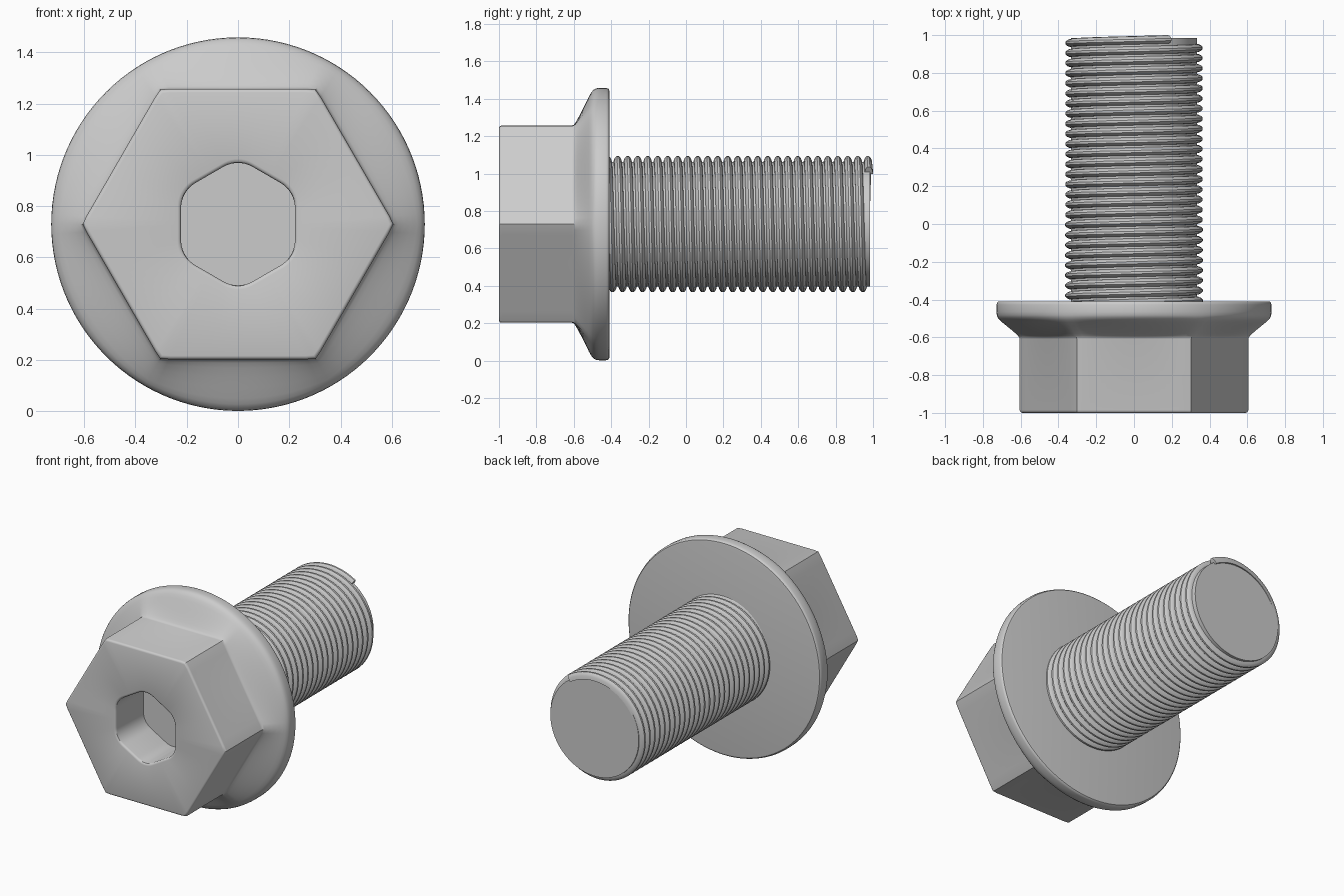
import bpy, bmesh, math

if "Cube" in bpy.data.objects:
    bpy.data.objects.remove(bpy.data.objects["Cube"])

CZ = 0.73          # height of the bolt axis
N = 120            # points per ring


def rounded_hex(theta, apothem, fillet):
    """Polar radius of a hexagon with filleted corners (corner at theta = 0)."""
    s = math.pi / 3
    phi = abs((theta + s / 2) % s - s / 2)
    c = (apothem - fillet) / math.cos(s / 2)
    tangent = math.atan2(fillet * 0.5, c + fillet * math.cos(s / 2))
    if phi < tangent:
        return c * math.cos(phi) + math.sqrt(fillet ** 2 - (c * math.sin(phi)) ** 2)
    return apothem / math.cos(s / 2 - phi)


def hex_ring(y, apothem, fillet, turn=0.0, blend=0.0, radius=0.728):
    """Ring around the axis, blended from a hexagon to a circle."""
    pts = []
    for i in range(N):
        t = 2 * math.pi * i / N
        r = rounded_hex(t - turn, apothem, fillet) * (1 - blend) + radius * blend
        pts.append((r * math.cos(t), y, CZ + r * math.sin(t)))
    return pts


def circle(y, radius):
    return hex_ring(y, 0.5, 0.02, 0, 1, radius)


def loft(name, rings, closed=True):
    """Skin a list of rings and cap both ends."""
    bm = bmesh.new()
    rows = [[bm.verts.new(p) for p in ring] for ring in rings]
    n = len(rows[0])
    for a, b in zip(rows, rows[1:]):
        for i in range(n):
            j = (i + 1) % n
            bm.faces.new((a[i], a[j], b[j], b[i]))
    bm.faces.new(rows[0])
    bm.faces.new(rows[-1])
    bmesh.ops.recalc_face_normals(bm, faces=bm.faces)
    me = bpy.data.meshes.new(name)
    bm.to_mesh(me)
    bm.free()
    ob = bpy.data.objects.new(name, me)
    bpy.context.collection.objects.link(ob)
    bpy.ops.object.select_all(action='DESELECT')
    ob.select_set(True)
    bpy.context.view_layer.objects.active = ob
    bpy.ops.object.shade_smooth_by_angle(angle=math.radians(32))
    return ob


# Head: socket floor, socket wall, hexagon, flared flange
T = math.pi / 6
head = [hex_ring(-0.70, 0.222, 0.11, T)]
head += [hex_ring(y, a, 0.115, T) for y, a in
         ((-0.985, 0.222), (-0.993, 0.224), (-0.998, 0.229), (-1.0, 0.236))]
head += [hex_ring(y, a, 0.02) for y, a in
         ((-1.0, 0.513), (-0.998, 0.520), (-0.993, 0.525), (-0.985, 0.527))]
head += [hex_ring(y, 0.527, 0.02, 0, t) for y, t in
         ((-0.61, 0), (-0.60, 0.02), (-0.592, 0.07), (-0.58, 0.17), (-0.56, 0.36),
          (-0.54, 0.56), (-0.52, 0.76), (-0.508, 0.87), (-0.495, 0.95),
          (-0.482, 0.987), (-0.465, 1))]
head += [circle(y, r) for y, r in
         ((-0.427, 0.728), (-0.417, 0.725), (-0.411, 0.719), (-0.409, 0.708))]
loft("flanged_hex_head", head)

# Shank core
loft("shank", [circle(-0.45, 0.333), circle(0.985, 0.333)])

# Helical thread with rounded crests
PITCH, Y0, Y1, END = 0.0535, -0.435, 0.977, math.radians(33)
profile = [(0.32, -0.023), (0.343, -0.02), (0.356, -0.014), (0.364, -0.006),
           (0.364, 0.006), (0.356, 0.014), (0.343, 0.02), (0.32, 0.023)]
steps = int((Y1 - Y0) / PITCH * 60)
sections = []
for k in range(steps + 1):
    y = Y0 + (Y1 - Y0) * k / steps
    a = END + 2 * math.pi * (y - Y1) / PITCH
    sections.append([(r * math.sin(a), y + d, CZ + r * math.cos(a)) for r, d in profile])
loft("thread", sections)
